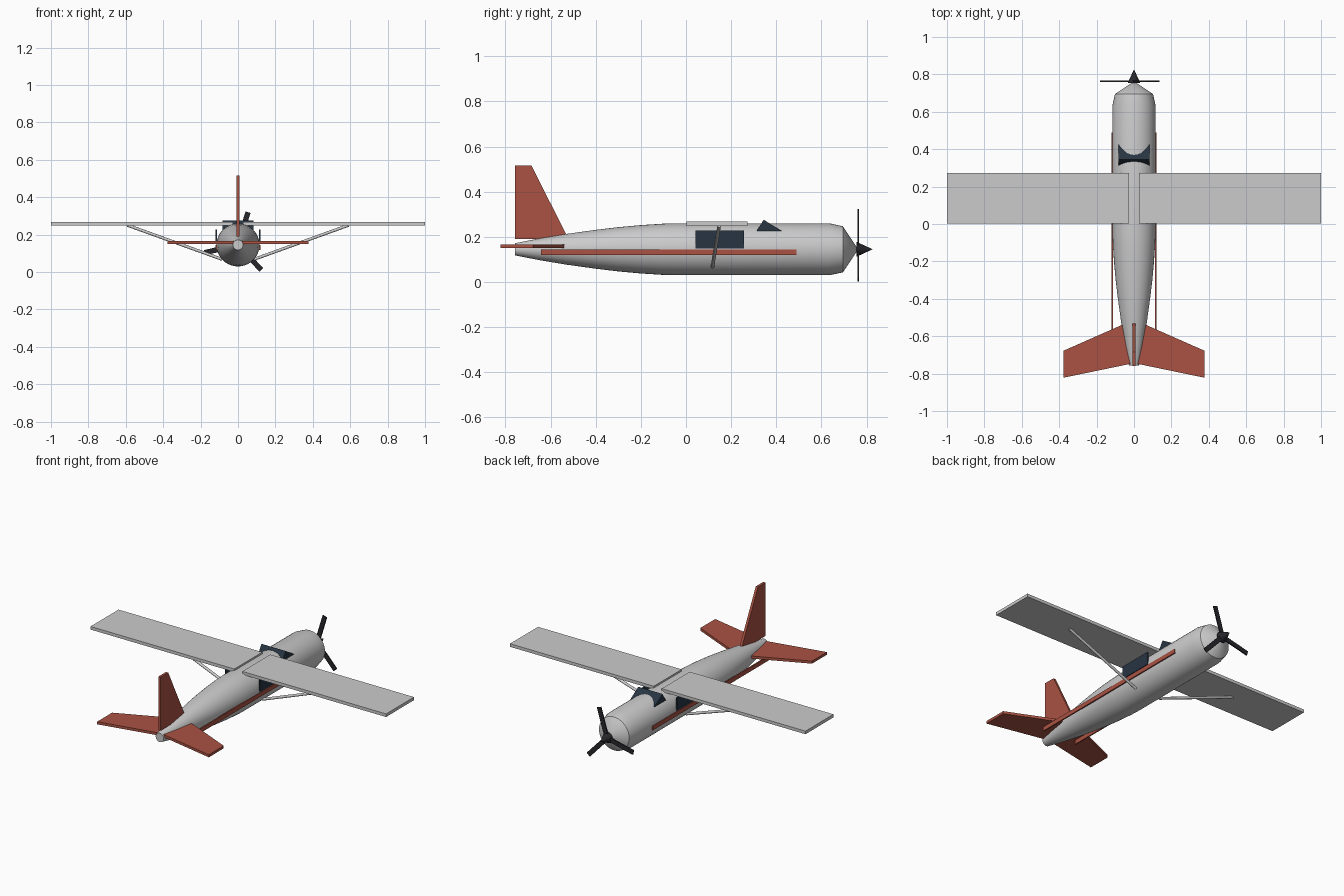
import bpy, bmesh, math
from mathutils import Vector, Matrix

if "Cube" in bpy.data.objects:
    bpy.data.objects.remove(bpy.data.objects["Cube"])

def material(name, color):
    m = bpy.data.materials.new(name)
    m.diffuse_color = (*color, 1)
    m.use_nodes = True
    m.node_tree.nodes["Principled BSDF"].inputs["Base Color"].default_value = m.diffuse_color
    return m

RED = material("red_paint", (0.40, 0.085, 0.055))
GLASS = material("dark_glass", (0.02, 0.035, 0.055))
BLACK = material("black", (0.02, 0.02, 0.025))
AXIS_Z = 0.145

def finish(bm, name, mat=None, smooth=False):
    bmesh.ops.recalc_face_normals(bm, faces=bm.faces)
    me = bpy.data.meshes.new(name)
    bm.to_mesh(me)
    bm.free()
    ob = bpy.data.objects.new(name, me)
    bpy.context.collection.objects.link(ob)
    if mat:
        me.materials.append(mat)
    if smooth:
        bpy.ops.object.select_all(action='DESELECT')
        ob.select_set(True)
        bpy.context.view_layer.objects.active = ob
        bpy.ops.object.shade_smooth_by_angle(angle=math.radians(35))
    return ob

def box(name, lo, hi, mat=None, matrix=None):
    lo, hi = Vector(lo), Vector(hi)
    bm = bmesh.new()
    bmesh.ops.create_cube(bm, size=1)
    bm.transform(Matrix.Translation((lo + hi) / 2) @ Matrix.Diagonal((*(hi - lo), 1)))
    if matrix:
        bm.transform(matrix)
    return finish(bm, name, mat)

def lathe(name, profile, mat=None, n=40):
    """Revolve (y, radius) points about the fuselage axis."""
    bm = bmesh.new()
    rings = [[bm.verts.new((r * math.cos(2 * math.pi * i / n), y,
                            AXIS_Z + r * math.sin(2 * math.pi * i / n)))
              for i in range(n)] for y, r in profile]
    for a, b in zip(rings, rings[1:]):
        for i in range(n):
            bm.faces.new((a[i], a[(i + 1) % n], b[(i + 1) % n], b[i]))
    bm.faces.new(rings[0])
    bm.faces.new(rings[-1])
    return finish(bm, name, mat, True)

def slab(name, pts, offset, mat=None):
    """Extrude a flat outline by an offset."""
    bm = bmesh.new()
    f = bm.faces.new([bm.verts.new(p) for p in pts])
    ext = bmesh.ops.extrude_face_region(bm, geom=[f])
    bmesh.ops.translate(bm, vec=offset, verts=[v for v in ext["geom"] if isinstance(v, bmesh.types.BMVert)])
    return finish(bm, name, mat)

def rod(name, a, b, r, n=12):
    a, b = Vector(a), Vector(b)
    d = b - a
    bm = bmesh.new()
    bmesh.ops.create_cone(bm, cap_ends=True, segments=n, radius1=r, radius2=r, depth=d.length)
    bm.transform(Matrix.Translation((a + b) / 2) @ d.to_track_quat('Z', 'Y').to_matrix().to_4x4())
    return finish(bm, name, None, True)

# Fuselage: tapered tail, straight cabin, blunt conical nose
lathe("fuselage", [(-0.757, 0.027), (-0.65, 0.048), (-0.53, 0.068), (-0.4, 0.086),
                   (-0.3, 0.098), (-0.2, 0.107), (-0.1, 0.1135), (-0.05, 0.115),
                   (0.635, 0.115), (0.695, 0.102), (0.755, 0.012)])

# Spinner and three propeller blades
lathe("spinner", [(0.755, 0.033), (0.826, 0.0005)], BLACK, 24)
for i in range(3):
    spin = Matrix.Translation((0, 0, AXIS_Z)) @ Matrix.Rotation(-math.radians(73 + 120 * i), 4, 'Y')
    box(f"propeller_blade_{i + 1}", (0, 0.760, -0.014), (0.183, 0.767, 0.014), BLACK, spin)

# Windscreen: pitched block sunk into the cabin roof, placed by its top edge
box("windscreen", (-0.082, 0, -0.08), (0.082, 0.12, 0), GLASS,
    Matrix.Translation((0, 0.344, 0.276)) @ Matrix.Rotation(-math.radians(32), 4, 'X'))

# Tail fin
slab("tail_fin", [(-0.0075, -0.758, 0.19), (-0.0075, -0.52, 0.19),
                  (-0.0075, -0.685, 0.517), (-0.0075, -0.758, 0.517)], (0.015, 0, 0), RED)

# Mirrored parts
for s, side in ((-1, "left"), (1, "right")):
    box(f"{side}_wing", (min(s, s * 0.027), 0.003, 0.248), (max(s, s * 0.027), 0.273, 0.267))
    slab(f"{side}_tailplane", [(s * 0.02, -0.52, 0.15), (s * 0.378, -0.678, 0.15),
                               (s * 0.378, -0.822, 0.15), (s * 0.02, -0.748, 0.15)], (0, 0, 0.016), RED)
    xs = sorted((s * 0.111, s * 0.119))
    box(f"{side}_stripe", (xs[0], -0.643, 0.119), (xs[1], 0.49, 0.145), RED)
    box(f"{side}_window", (xs[0], 0.043, 0.149), (xs[1], 0.257, 0.228), GLASS)
    rod(f"{side}_wing_strut", (s * 0.085, 0.117, 0.068), (s * 0.59, 0.147, 0.25), 0.008)
